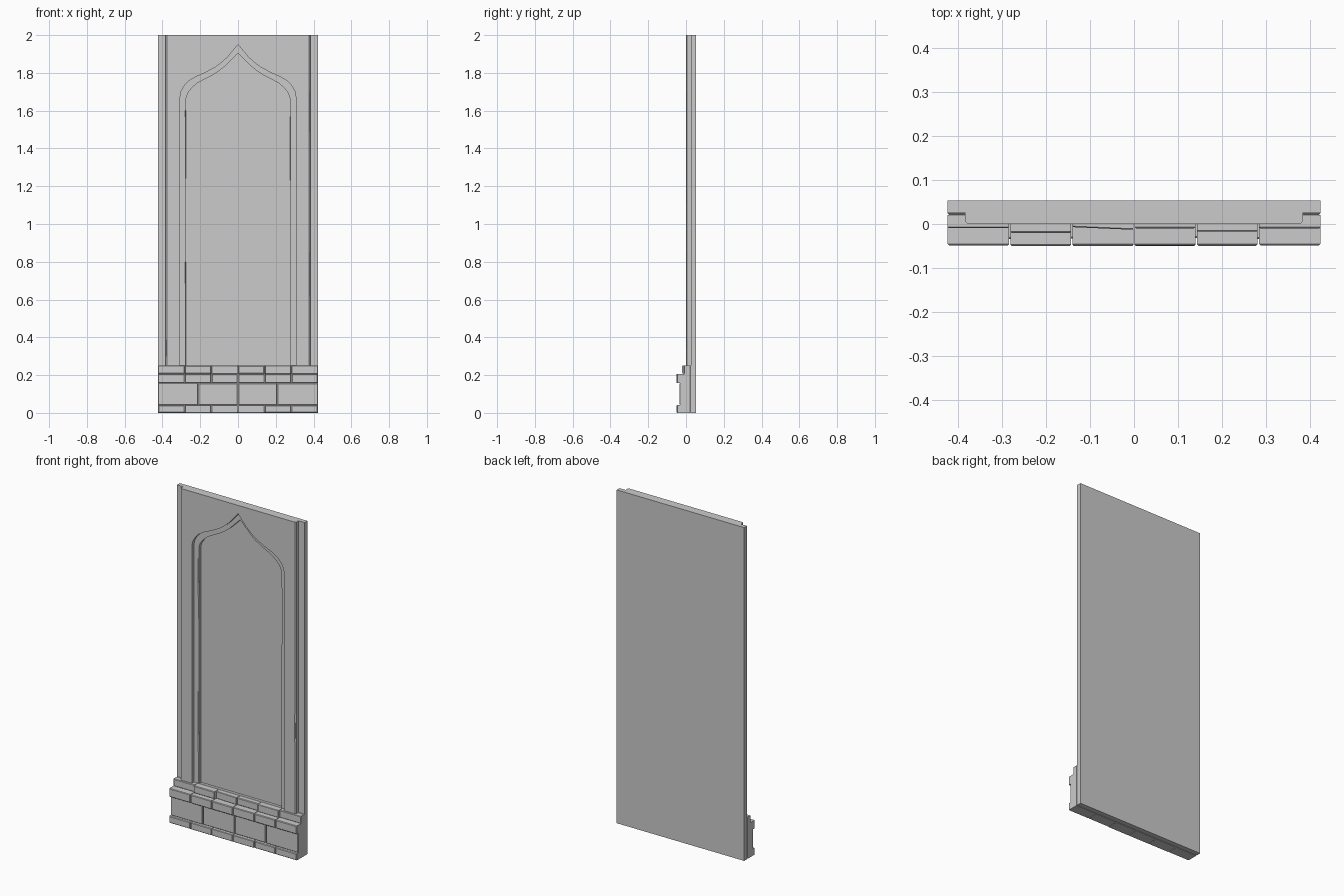
import bpy, bmesh, random
from math import pi
from mathutils import Matrix

if "Cube" in bpy.data.objects:
    bpy.data.objects.remove(bpy.data.objects["Cube"])

random.seed(4)
W, BACK = 0.423, 0.053


def make_object(name, bm):
    bmesh.ops.recalc_face_normals(bm, faces=bm.faces)
    me = bpy.data.meshes.new(name)
    bm.to_mesh(me)
    bm.free()
    ob = bpy.data.objects.new(name, me)
    bpy.context.collection.objects.link(ob)
    return ob


def prism(name, pts, vec):
    bm = bmesh.new()
    f = bm.faces.new([bm.verts.new(p) for p in pts])
    ext = bmesh.ops.extrude_face_region(bm, geom=[f])
    moved = [v for v in ext['geom'] if isinstance(v, bmesh.types.BMVert)]
    bmesh.ops.translate(bm, verts=moved, vec=vec)
    return make_object(name, bm)


def cut(target, cutter):
    mod = target.modifiers.new("cut", 'BOOLEAN')
    mod.operation, mod.solver, mod.object = 'DIFFERENCE', 'EXACT', cutter
    bpy.context.view_layer.objects.active = target
    bpy.ops.object.modifier_apply(modifier=mod.name)
    bpy.data.objects.remove(cutter, do_unlink=True)


# Wall body: plan profile with set-back, chamfered side strips
half = [(W, BACK), (W, 0.026), (0.383, 0.026), (0.383, 0.006), (0.377, 0)]
plan = half + [(-x, y) for x, y in reversed(half)]
wall = prism("wall_panel", [(x, y, 0.25) for x, y in plan], (0, 0, 1.75))

# Two-step pointed arch recess
outer = [(0.307, 0.2), (0.307, 1.667), (0.302, 1.7), (0.286, 1.73), (0.26, 1.758),
         (0.222, 1.78), (0.17, 1.803), (0.12, 1.83), (0.085, 1.856), (0.053, 1.886), (0, 1.95)]
inner = [(0.274, 0.2), (0.274, 1.667), (0.265, 1.695), (0.243, 1.722), (0.216, 1.745),
         (0.18, 1.765), (0.14, 1.785), (0.10, 1.81), (0.072, 1.833), (0.048, 1.857), (0, 1.905)]
for pts, depth in ((outer, 0.02), (inner, 0.04)):
    loop = pts + [(-x, z) for x, z in reversed(pts[:-1])]
    cut(wall, prism("arch_cutter", [(x, -0.1, z) for x, z in loop], (0, 0.1 + depth, 0)))

# Worn edges: thin tilted slivers taken off the corners
chips = [(-0.380, 0.0015, 0.42, 0.24), (0.380, 0.0015, 0.6, 0.5), (0.380, 0.0015, 1.4, 0.6),
         (-0.274, 0.02, 0.5, 0.6), (-0.274, 0.02, 1.42, 0.36), (0.274, 0.02, 1.4, 0.34)]
for x, y, z, length in chips:
    bm = bmesh.new()
    bmesh.ops.create_cube(bm, size=1, matrix=Matrix.Translation((x, y, z))
                          @ Matrix.Rotation(random.uniform(-0.008, 0.008), 4, 'Y')
                          @ Matrix.Rotation(pi / 4, 4, 'Z')
                          @ Matrix.Diagonal((0.006, 0.006, length, 1)))
    cut(wall, make_object("chip_cutter", bm))


def block(name, x0, x1, yl, yr, z0, z1, yb=0.02):
    # One stone, its front may slant from yl to yr
    g = 0.0015
    x0 += g if x0 > -W else 0
    x1 -= g if x1 < W else 0
    bm = bmesh.new()
    low = [bm.verts.new(p) for p in ((x0, yl, z0), (x1, yr, z0), (x1, yb, z0), (x0, yb, z0))]
    top = [bm.verts.new((v.co.x, v.co.y, z1)) for v in low]
    bm.faces.new(low)
    bm.faces.new(top)
    for i in range(4):
        j = (i + 1) % 4
        bm.faces.new((low[i], low[j], top[j], top[i]))
    bmesh.ops.recalc_face_normals(bm, faces=bm.faces)
    front = [e for e in bm.edges if all(v.co.y < yb - 0.001 for v in e.verts)]
    bmesh.ops.bevel(bm, geom=front, offset=random.uniform(0.002, 0.004), segments=1,
                    affect='EDGES', profile=0.5)
    return make_object(name, bm)


# Masonry base: solid back with four courses of stones in front
block("base_back", -W, W, 0.02, 0.02, 0, 0.25, BACK)
six = [-W + i * W / 3 for i in range(7)]
six[-1] = W
four = [-W, -0.211, 0, 0.208, W]
cap_y = [(-0.011, -0.011), (-0.021, -0.021), (-0.008, -0.014),
         (-0.011, -0.011), (-0.017, -0.017), (-0.011, -0.011)]
courses = [("bottom_stone", six, 0, 0.041, [(-0.05, -0.05)] * 6),
           ("middle_stone", four, 0.041, 0.157, [(-0.034, -0.034)] * 4),
           ("ledge_stone", six, 0.157, 0.207, [(-0.05, -0.05)] * 6),
           ("cap_stone", six, 0.207, 0.25, cap_y)]
for name, xs, z0, z1, fronts in courses:
    for x0, x1, (yl, yr) in zip(xs, xs[1:], fronts):
        r = random.uniform(0, 0.002)
        block(name, x0, x1, yl + r, yr + r, z0, z1)
